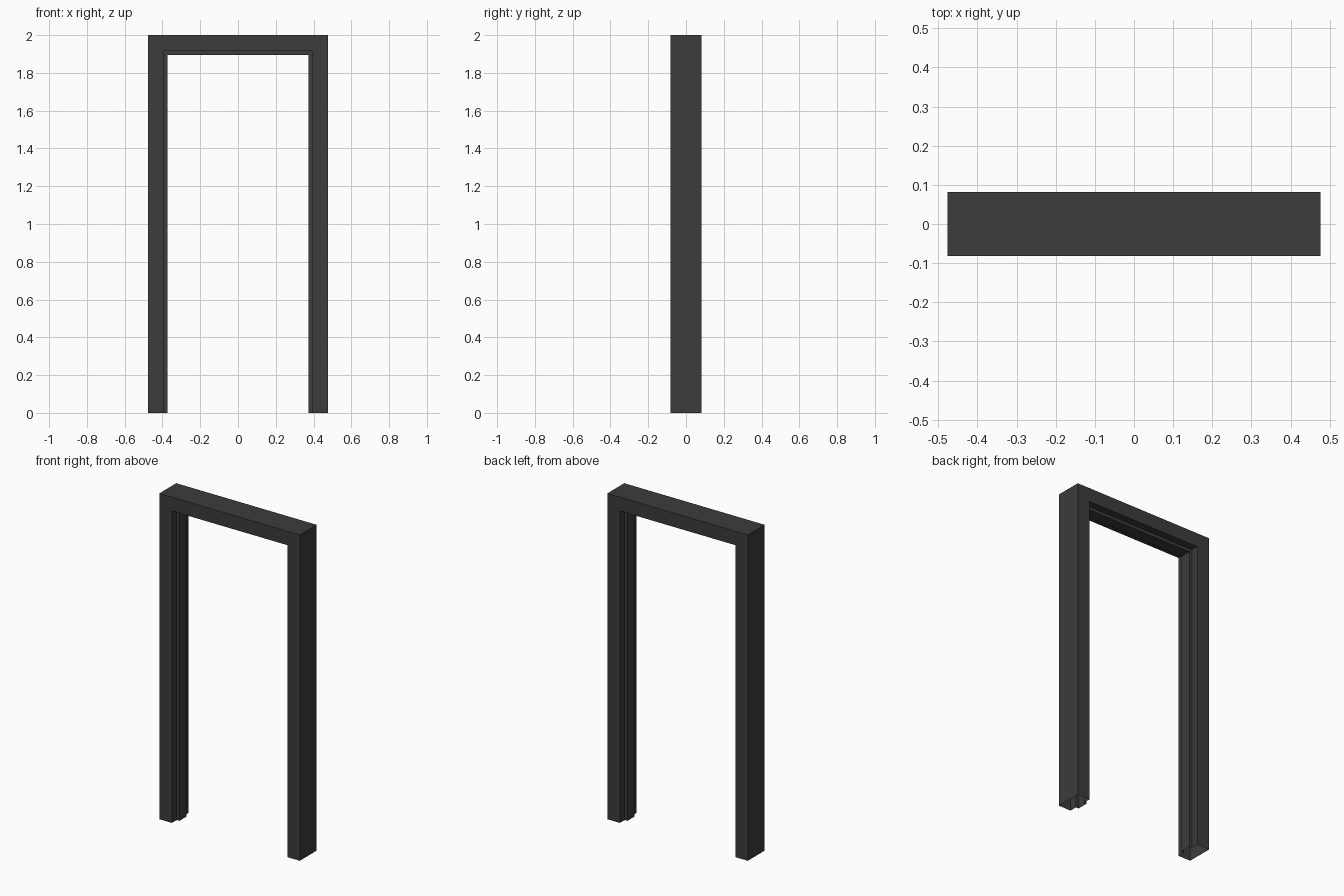
import bpy
import bmesh

if "Cube" in bpy.data.objects:
    bpy.data.objects.remove(bpy.data.objects["Cube"])

HALF_W, HEIGHT, HALF_D = 0.477, 2.0, 0.082
JAMB, STOP, STOP_D = 0.085, 0.104, 0.035

# Cross-section: (distance inward from the outer edge, depth)
profile = [(0, -HALF_D), (JAMB, -HALF_D), (JAMB, -STOP_D), (STOP, -STOP_D),
           (STOP, STOP_D), (JAMB, STOP_D), (JAMB, HALF_D), (0, HALF_D)]


def section(bm, side, top):
    """One ring of the profile at a foot or at a mitred corner."""
    return [bm.verts.new((side * (HALF_W - d), y, HEIGHT - d if top else 0))
            for d, y in profile]


# Door frame: profile swept up, across and down; feet left open
bm = bmesh.new()
rings = [section(bm, s, t) for s, t in
         ((-1, False), (-1, True), (1, True), (1, False))]
n = len(profile)
for a, b in zip(rings, rings[1:]):
    for i in range(n):
        j = (i + 1) % n
        bm.faces.new((a[i], a[j], b[j], b[i]))
bmesh.ops.recalc_face_normals(bm, faces=bm.faces[:])

mesh = bpy.data.meshes.new("door_frame")
bm.to_mesh(mesh)
bm.free()
frame = bpy.data.objects.new("door_frame", mesh)
bpy.context.collection.objects.link(frame)

# Dark paint
paint = bpy.data.materials.new("dark_paint")
paint.diffuse_color = (0.045, 0.045, 0.045, 1)
paint.use_nodes = True
paint.node_tree.nodes["Principled BSDF"].inputs["Base Color"].default_value = paint.diffuse_color
mesh.materials.append(paint)
